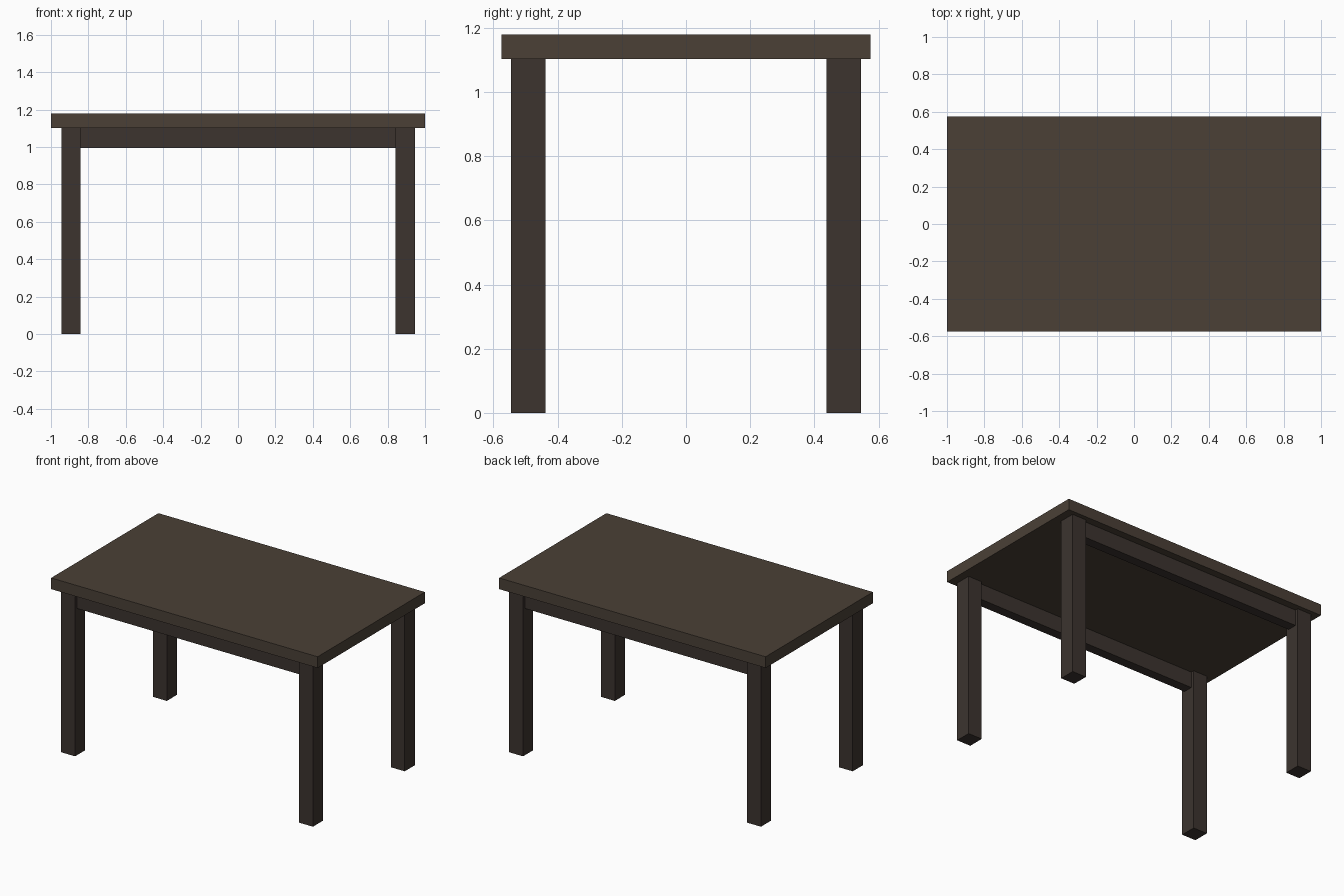
import bpy

if "Cube" in bpy.data.objects:
    bpy.data.objects.remove(bpy.data.objects["Cube"])


def material(name, rgb):
    m = bpy.data.materials.new(name)
    m.diffuse_color = (*rgb, 1)
    m.use_nodes = True
    m.node_tree.nodes["Principled BSDF"].inputs["Base Color"].default_value = m.diffuse_color
    return m


TOP_WOOD = material("top_wood", (0.069, 0.051, 0.037))
FRAME_WOOD = material("frame_wood", (0.045, 0.034, 0.028))


def box(name, x, y, z, mat):
    """Box from (min, max) ranges on each axis."""
    bpy.ops.mesh.primitive_cube_add(size=1, location=[sum(r) / 2 for r in (x, y, z)])
    ob = bpy.context.object
    ob.name = name
    ob.scale = [abs(r[1] - r[0]) for r in (x, y, z)]
    bpy.ops.object.transform_apply(location=False, rotation=False, scale=True)
    ob.data.materials.append(mat)
    return ob


UNDERSIDE = 1.103
LEG_X, LEG_Y = (0.841, 0.945), (0.438, 0.546)

# Table top
box("table_top", (-1, 1), (-0.575, 0.575), (UNDERSIDE, 1.179), TOP_WOOD)

for sy, depth in ((-1, "front"), (1, "back")):
    # Legs
    for sx, side in ((-1, "left"), (1, "right")):
        box(f"{depth}_{side}_leg", [sx * v for v in LEG_X],
            [sy * v for v in LEG_Y], (0, UNDERSIDE), FRAME_WOOD)
    # Long apron rail, set back slightly from the leg faces
    box(f"{depth}_apron", (-LEG_X[0], LEG_X[0]), (sy * 0.46, sy * 0.525),
        (0.995, UNDERSIDE), FRAME_WOOD)
